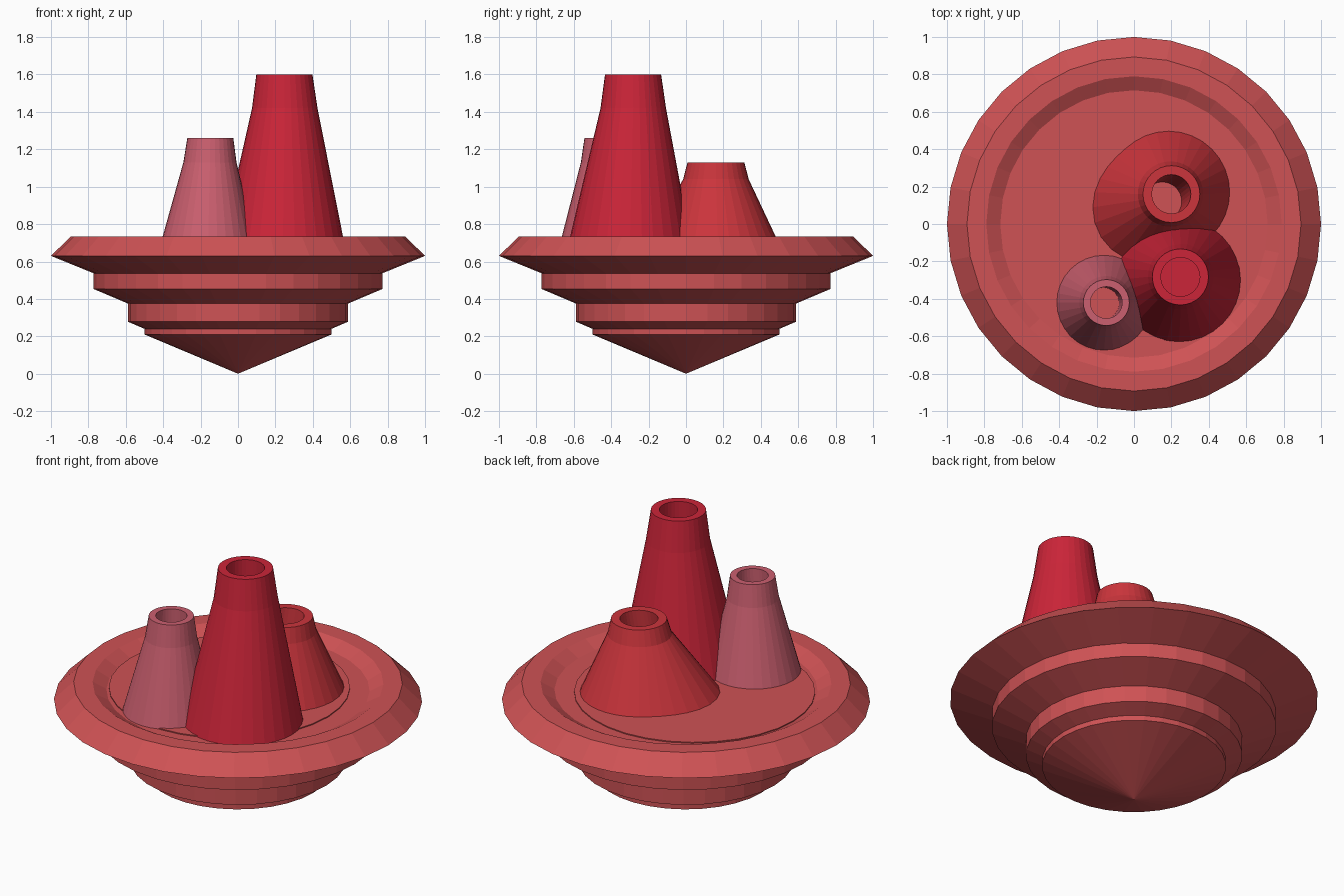
import bpy, bmesh
from math import cos, sin, pi, radians

if "Cube" in bpy.data.objects:
    bpy.data.objects.remove(bpy.data.objects["Cube"])

SIDES = 32


def material(name, rgb):
    m = bpy.data.materials.new(name)
    m.diffuse_color = (*rgb, 1)
    m.use_nodes = True
    m.node_tree.nodes["Principled BSDF"].inputs["Base Color"].default_value = m.diffuse_color
    return m


def ring(bm, cx, cy, z, r, bulge=0.0, direction=0.0):
    """Closed loop of vertices, optionally pushed outward towards one direction."""
    verts = []
    for i in range(SIDES):
        a = 2 * pi * i / SIDES
        rr = r + bulge * max(0.0, cos(a - direction)) ** 2
        verts.append(bm.verts.new((cx + rr * cos(a), cy + rr * sin(a), z)))
    return verts


def bridge(bm, a, b):
    for i in range(SIDES):
        j = (i + 1) % SIDES
        bm.faces.new((a[i], a[j], b[j], b[i]))


def finish(bm, name, mat):
    me = bpy.data.meshes.new(name)
    bmesh.ops.recalc_face_normals(bm, faces=bm.faces)
    bm.to_mesh(me)
    bm.free()
    me.materials.append(mat)
    ob = bpy.data.objects.new(name, me)
    bpy.context.collection.objects.link(ob)
    return ob


rock = material("rock_red", (0.62, 0.085, 0.09))
crimson = material("crimson", (0.60, 0.018, 0.04))
scarlet = material("scarlet", (0.60, 0.035, 0.045))
rose = material("rose", (0.60, 0.115, 0.16))

# Stepped dish: pointed underside, wide rim, shallow recess on top
profile = [(0.50, 0.21), (0.50, 0.24), (0.588, 0.278), (0.588, 0.375),
           (0.772, 0.453), (0.772, 0.537), (1.0, 0.63), (0.893, 0.735),
           (0.79, 0.735), (0.715, 0.692)]
bm = bmesh.new()
loops = [ring(bm, 0, 0, z, r) for r, z in profile]
for lower, upper in zip(loops, loops[1:]):
    bridge(bm, lower, upper)
tip = bm.verts.new((0, 0, 0))
for i in range(SIDES):
    bm.faces.new((tip, loops[0][(i + 1) % SIDES], loops[0][i]))
bm.faces.new(loops[-1])
finish(bm, "stepped_dish", rock)

# Thin floor plate, slightly off centre
bm = bmesh.new()
low, high = ring(bm, -0.055, -0.003, 0.685, 0.655), ring(bm, -0.055, -0.003, 0.698, 0.655)
bridge(bm, low, high)
bm.faces.new(high)
bm.faces.new(low[::-1])
finish(bm, "floor_plate", rock)


# Hollow vents: base, neck, lip, then the bore going back down
def vent(name, mat, base, neck, lip, bore, plugged=False, bulge=0.0, direction=0.0):
    bm = bmesh.new()
    cx, cy, z, r = lip
    loops = [ring(bm, *base, bulge, direction), ring(bm, *neck), ring(bm, *lip),
             ring(bm, cx, cy, z, bore[3]), ring(bm, *bore)]
    for a, b in zip(loops, loops[1:]):
        bridge(bm, a, b)
    if plugged:
        bm.faces.new(loops[-1])
    finish(bm, name, mat)


vent("tall_vent", crimson, (0.24, -0.30, 0.69, 0.33), (0.25, -0.282, 1.42, 0.175),
     (0.248, -0.283, 1.60, 0.15), (0.248, -0.283, 0.72, 0.104), plugged=True)
vent("wide_vent", scarlet, (0.185, 0.17, 0.69, 0.33), (0.195, 0.16, 1.04, 0.175),
     (0.20, 0.16, 1.13, 0.152), (0.15, 0.12, 0.69, 0.104),
     bulge=0.11, direction=radians(217))
vent("small_vent", rose, (-0.16, -0.42, 0.69, 0.255), (-0.15, -0.42, 1.13, 0.142),
     (-0.148, -0.42, 1.26, 0.123), (-0.165, -0.425, 0.69, 0.085))
